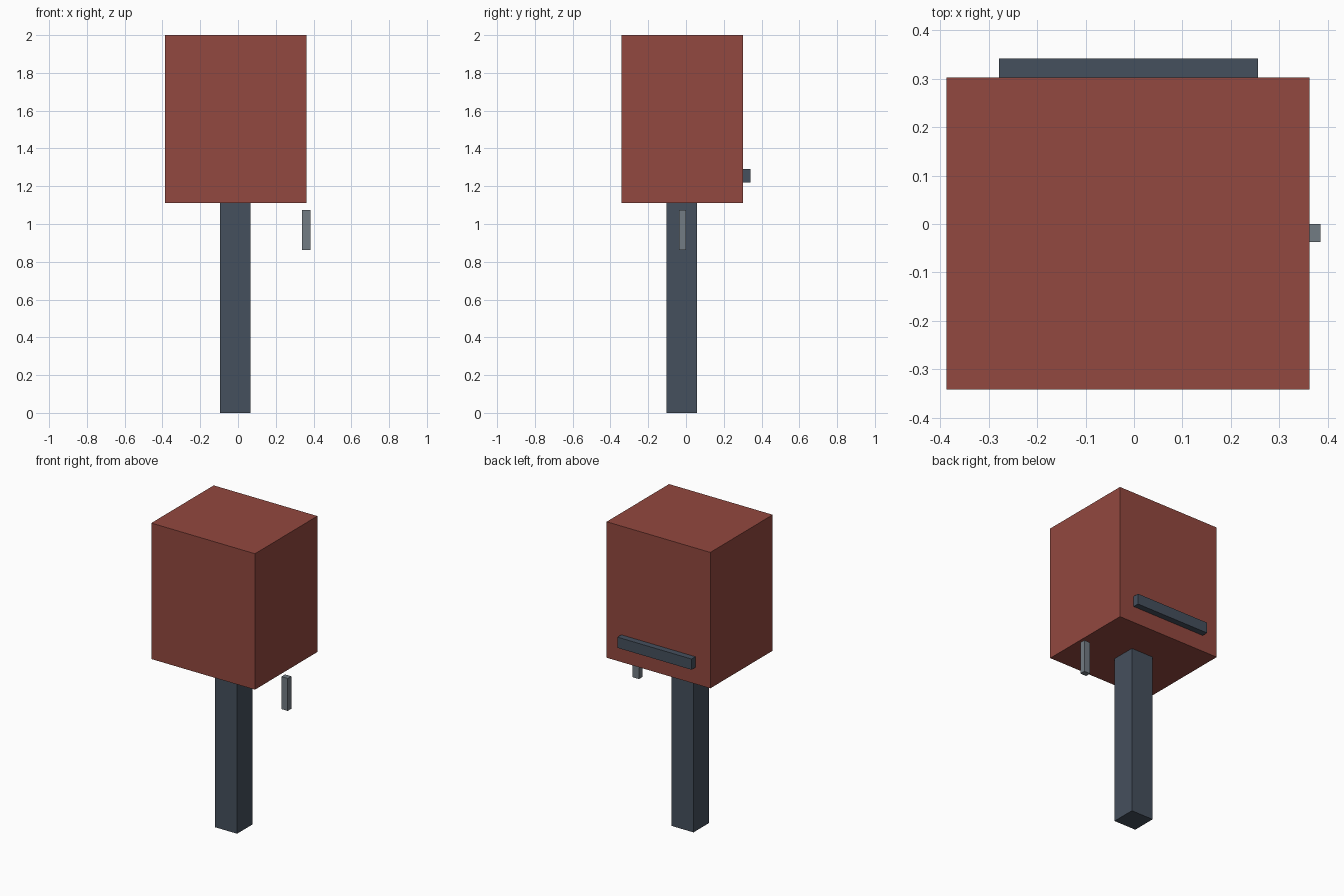
import bpy
import bmesh
from mathutils import Matrix, Vector

if "Cube" in bpy.data.objects:
    bpy.data.objects.remove(bpy.data.objects["Cube"])


def material(name, color):
    mat = bpy.data.materials.new(name)
    mat.diffuse_color = color
    mat.use_nodes = True
    mat.node_tree.nodes["Principled BSDF"].inputs["Base Color"].default_value = mat.diffuse_color
    return mat


def box(name, low, high, mat):
    """Axis-aligned box between two opposite corners."""
    low, high = Vector(low), Vector(high)
    bm = bmesh.new()
    bmesh.ops.create_cube(bm, size=1, matrix=Matrix.Diagonal((*(high - low), 1)))
    mesh = bpy.data.meshes.new(name)
    bm.to_mesh(mesh)
    bm.free()
    mesh.materials.append(mat)
    obj = bpy.data.objects.new(name, mesh)
    obj.location = (low + high) / 2
    bpy.context.collection.objects.link(obj)
    return obj


red = material("red_paint", (0.29, 0.065, 0.05, 1))
dark = material("dark_steel", (0.06, 0.08, 0.11, 1))
grey = material("grey_steel", (0.17, 0.20, 0.23, 1))

# Square post standing on the ground
box("post", (-0.095, -0.102, 0), (0.065, 0.058, 1.112), dark)
# Large block on top
box("head_block", (-0.387, -0.342, 1.112), (0.362, 0.302, 2), red)
# Horizontal bar across the back
box("back_bar", (-0.279, 0.302, 1.22), (0.256, 0.342, 1.29), dark)
# Small loose upright on the right, below the block
box("side_tab", (0.340, -0.037, 0.863), (0.385, 0, 1.075), grey)
